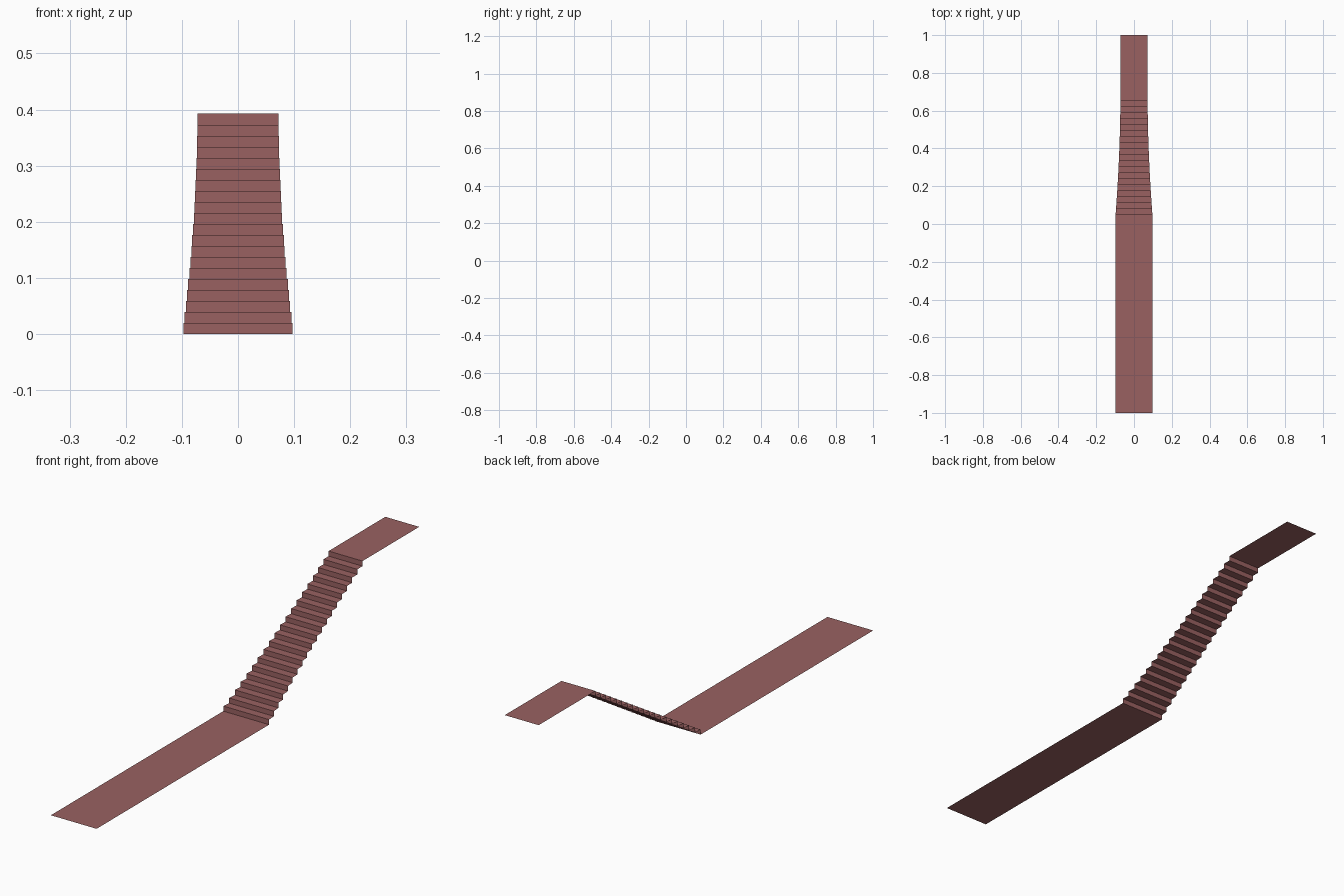
import bpy

if "Cube" in bpy.data.objects:
    bpy.data.objects.remove(bpy.data.objects["Cube"])

STEPS = 20
RISE = 0.3925 / STEPS
Y0, Y1 = 0.05, 0.655
GOING = (Y1 - Y0) / (STEPS - 1)
W0, W1 = 0.0975, 0.0722

mat = bpy.data.materials.new("dusty_red")
mat.diffuse_color = (0.32, 0.12, 0.12, 1)
mat.use_nodes = True
mat.node_tree.nodes["Principled BSDF"].inputs["Base Color"].default_value = mat.diffuse_color


def half_width(i):
    """Half width at riser i: narrows quickly at first, then levels off."""
    return W1 + (W0 - W1) * (1 - i / (STEPS - 1)) ** 1.8


def ribbon(name, rows):
    """Sheet through rows of (half width, y, z)."""
    verts, faces = [], []
    for w, y, z in rows:
        verts += [(-w, y, z), (w, y, z)]
    for i in range(len(rows) - 1):
        a = 2 * i
        faces.append((a, a + 1, a + 3, a + 2))
    mesh = bpy.data.meshes.new(name)
    mesh.from_pydata(verts, [], faces)
    mesh.materials.append(mat)
    obj = bpy.data.objects.new(name, mesh)
    bpy.context.collection.objects.link(obj)


# Flat walkways at the bottom and top
ribbon("lower_walkway", [(W0, -1, 0), (W0, Y0, 0)])
ribbon("upper_walkway", [(W1, Y1, STEPS * RISE), (W1, 1, STEPS * RISE)])

# Tapering flight: upright risers joined by trapezoid treads
rows = []
for i in range(STEPS):
    w, y = half_width(i), Y0 + i * GOING
    rows += [(w, y, i * RISE), (w, y, (i + 1) * RISE)]
ribbon("stair_flight", rows)
